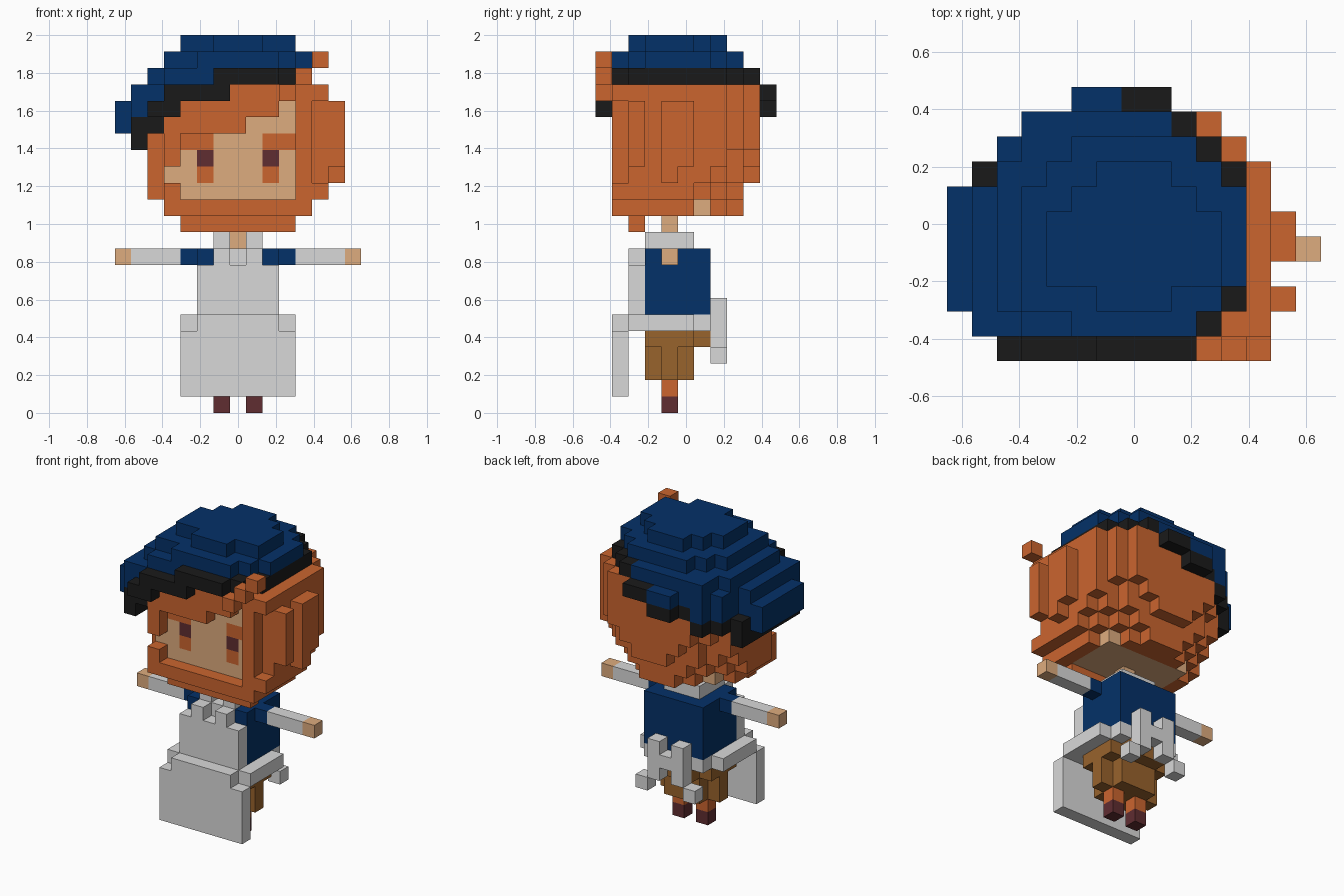
import bpy, bmesh
from mathutils import Vector

if "Cube" in bpy.data.objects:
    bpy.data.objects.remove(bpy.data.objects["Cube"], do_unlink=True)

V = 2 / 23                      # edge of one block
NX, NY = 15, 11                 # blocks across and deep


def srgb(h):
    c = [int(h[n:n + 2], 16) / 255 for n in (0, 2, 4)]
    return [x / 12.92 if x <= 0.04045 else ((x + 0.055) / 1.055) ** 2.4 for x in c] + [1.0]


def material(name, h):
    m = bpy.data.materials.new(name)
    m.use_nodes = True
    m.diffuse_color = srgb(h)
    m.node_tree.nodes["Principled BSDF"].inputs["Base Color"].default_value = srgb(h)
    return m


BLUE, BLACK = material("navy blue", "043168"), material("black", "1A1A1A")
ORANGE, SKIN = material("orange", "CB652F"), material("skin", "DEAC7E")
GREY, PLUM = material("light grey", "D9D9D9"), material("plum", "602D31")
BROWN = material("brown", "99632C")

cells = {}                      # block position -> part name
part_material = {}


def fill(part, mat, i, j, k):
    """Fill an inclusive block range; each range is a number or a pair."""
    part_material[part] = mat
    span = lambda r: range(r, r + 1) if isinstance(r, int) else range(r[0], r[1] + 1)
    for a in span(i):
        for b in span(j):
            for c in span(k):
                cells[a, b, c] = part


def both(part, mat, i, j, k):
    """Fill a range and its mirror image across x."""
    lo, hi = (i, i) if isinstance(i, int) else i
    fill(part, mat, (lo, hi), j, k)
    fill(part, mat, (14 - hi, 14 - lo), j, k)


# Shoes, legs and skirt
both("shoes", PLUM, 6, 4, 0)
both("legs", ORANGE, 6, 4, 1)
fill("skirt", BROWN, (6, 8), (3, 5), (2, 3))
fill("skirt", BROWN, (5, 9), 4, (2, 3))
fill("skirt", BROWN, (5, 9), (3, 5), 4)
fill("skirt", BROWN, (6, 8), 6, 4)

# Jacket, sleeves, arms and hands
fill("jacket", BLUE, (5, 9), (3, 6), (6, 9))
both("jacket", BLUE, 4, 4, 9)
both("arms", GREY, (1, 3), 4, 9)
both("hands", SKIN, 0, 4, 9)

# Collar and neck
fill("collar", GREY, (6, 8), (3, 5), 10)
fill("collar", GREY, 7, 3, 9)
del cells[7, 3, 10]
fill("neck", SKIN, 7, 4, (10, 11))

# Apron with belt, bib and bow at the back
fill("apron", GREY, (4, 10), 1, (1, 4))
fill("apron", GREY, (5, 9), 1, 5)
fill("apron", GREY, (5, 9), 2, (6, 8))
both("apron", GREY, 6, 2, 9)
fill("belt", GREY, (4, 10), (2, 5), 5)
fill("belt", GREY, (5, 9), 6, 5)
fill("bow", GREY, 7, 7, 5)
both("bow", GREY, 6, 7, (4, 6))
both("bow", GREY, 5, 7, 3)

# Hair shell: half widths per depth row, stepping inwards towards the nape
TAPER = {12: {6: 3, 7: 2, 8: 1}, 13: {6: 4, 7: 3, 8: 2}, 14: {7: 4, 8: 3, 9: 1},
         15: {8: 3, 9: 2}}
for k in range(12, 20):
    for j in range(1, 10 if k > 13 else 9):
        half = TAPER.get(k, {}).get(j, {8: 4, 9: 3}.get(j, 4 if k == 12 else 5))
        lo, hi = 7 - half, 7 + half
        if j <= 2:              # front locks stay close to the face
            lo, hi = 3, 11 if j == 1 and k < 19 else hi
        for i in range(lo, hi + 1):
            top = 16 if i <= 2 else 17 if i == 3 else 18 if i <= 6 else 19
            if k <= top:
                fill("hair", ORANGE, i, j, k)
fill("hair", ORANGE, 12, 1, 13)
fill("hair", ORANGE, (4, 10), 2, 11)
fill("hair", ORANGE, 13, 2, (15, 18))
fill("hair", ORANGE, 13, 4, (14, 18))
fill("hair", ORANGE, 13, 5, (15, 18))
for n in range(3):              # stray lock climbing over the rim
    fill("hair", ORANGE, 10 + n, 0, 19 + n)

# Face set back behind an opening in the fringe
fill("face", SKIN, (4, 10), (2, 6), (12, 18))
fill("face", SKIN, 3, 2, 14)
for k, lo in {18: 10, 17: 8, 16: 4, 15: 4, 14: 3, 13: 4}.items():
    for i in range(lo, 11):
        cells.pop((i, 1, k), None)
both("brows", ORANGE, (4, 5), 2, 16)
both("cheeks", ORANGE, 5, 2, 14)
both("eyes", PLUM, 5, 2, 15)

# Beret: a disc sloping down to one side, domed in steps, dark rim below
DISC = [(2, 9), (1, 10), (0, 11), (0, 11), (0, 11), (0, 11), (0, 11),
        (1, 11), (2, 10), (3, 9), (5, 8)]
DOME = {1: (5, 9), 2: (3, 10), 3: (3, 11), 4: (3, 11), 5: (3, 11), 6: (3, 11),
        7: (4, 10), 8: (5, 9)}
CROWN = {2: (6, 8), 3: (4, 10), 4: (4, 10), 5: (4, 10), 6: (5, 9), 7: (6, 8)}
RIM = [17, 17, 17, 18, 19, 19, 19] + [20] * 5


def inside(table, i, j):
    return j in table and table[j][0] <= i <= table[j][1]


for j, (lo, hi) in enumerate(DISC):
    for i in range(lo, hi + 1):
        rim = RIM[i] - (1 if j >= 9 and i <= 8 else 0)
        if j == 0:              # front edge is rim only
            fill("beret_rim", BLACK, i, j, {2: 18, 3: (18, 19), 6: (19, 20)}.get(i, rim))
            continue
        if i == 0:
            fill("beret", BLUE, i, j, (17, 18))
            continue
        fill("beret_rim", BLACK, i, j, (16, 17) if i == 1 else rim)
        if inside(CROWN, i, j):
            top = 22
        elif inside(DOME, i, j):
            top = 21
        elif i == 1:
            top = 17 if j == 7 else 19
        elif j == 10 or (i == 2 and j in (1, 8)):
            top = 19
        else:
            top = 20
        if top > rim:
            fill("beret", BLUE, i, j, (rim + 1, top))

# Turn each part into a mesh of its exposed block faces
SIDES = []
for axis in range(3):
    for sign in (0, 1):
        u, w = (axis + 1) % 3, (axis + 2) % 3
        ring = []
        for a, b in ((0, 0), (1, 0), (1, 1), (0, 1)):
            p = [0, 0, 0]
            p[axis], p[u], p[w] = sign, a, b
            ring.append(tuple(p))
        step = [0, 0, 0]
        step[axis] = 1 if sign else -1
        SIDES.append((tuple(step), ring if sign else ring[::-1]))

for part, mat in part_material.items():
    bm = bmesh.new()
    for (i, j, k), owner in cells.items():
        if owner != part:
            continue
        for (a, b, c), ring in SIDES:
            if (i + a, j + b, k + c) not in cells:
                bm.faces.new([bm.verts.new(Vector((i + x - NX / 2, j + y - NY / 2, k + z)) * V)
                              for x, y, z in ring])
    bmesh.ops.remove_doubles(bm, verts=bm.verts, dist=V * 0.01)
    mesh = bpy.data.meshes.new(part)
    bm.to_mesh(mesh)
    bm.free()
    mesh.materials.append(mat)
    bpy.context.scene.collection.objects.link(bpy.data.objects.new(part, mesh))
